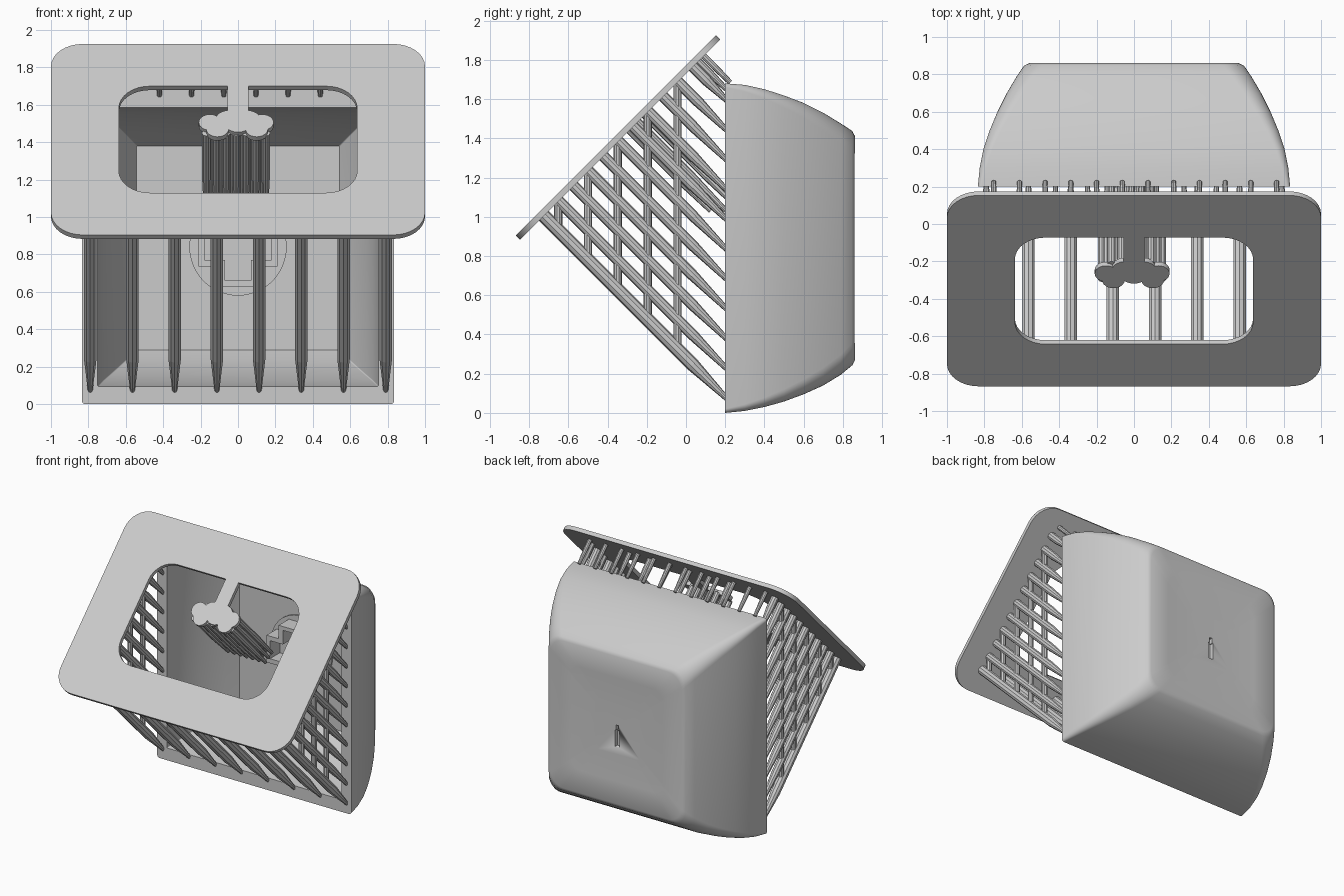
import bpy, bmesh, math
from mathutils import Matrix, Vector

cube = bpy.data.objects.get("Cube")
if cube:
    bpy.data.objects.remove(cube, do_unlink=True)

grey = bpy.data.materials.new("plain grey")
grey.use_nodes = True
grey.diffuse_color = (0.6, 0.6, 0.6, 1)
grey.node_tree.nodes["Principled BSDF"].inputs["Base Color"].default_value = (0.6, 0.6, 0.6, 1)

MID = 0.84                                   # height of the shell centre
TILT = Matrix.Translation((0, -0.3575, 1.415)) @ Matrix.Rotation(math.pi / 4, 4, 'X')
DOWN = Vector((0, 1, -1)).normalized()       # direction of the struts
UNDER = 1.735                                # plate underside: z = y + UNDER
THICK = 0.03


def finish(bm, name, angle=35):
    bmesh.ops.recalc_face_normals(bm, faces=bm.faces)
    mesh = bpy.data.meshes.new(name)
    bm.to_mesh(mesh)
    bm.free()
    mesh.materials.append(grey)
    ob = bpy.data.objects.new(name, mesh)
    bpy.context.collection.objects.link(ob)
    bpy.ops.object.select_all(action='DESELECT')
    ob.select_set(True)
    bpy.context.view_layer.objects.active = ob
    bpy.ops.object.shade_smooth_by_angle(angle=math.radians(angle))
    return ob


def rounded(hx, hy, r, seg=8):
    """Rounded rectangle outline around the origin."""
    pts = []
    for k, (sx, sy) in enumerate(((1, 1), (-1, 1), (-1, -1), (1, -1))):
        for i in range(seg + 1):
            a = (k + i / seg) * math.pi / 2
            pts.append((sx * (hx - r) + r * math.cos(a), sy * (hy - r) + r * math.sin(a)))
    return pts


def bridge(bm, a, b):
    for i in range(len(a)):
        j = (i + 1) % len(a)
        bm.faces.new((a[i], a[j], b[j], b[i]))


def box(bm, lo, hi, mat=Matrix()):
    lo, hi = Vector(lo), Vector(hi)
    m = mat @ Matrix.Translation((lo + hi) / 2) @ Matrix.Diagonal((*(hi - lo), 1))
    bmesh.ops.create_cube(bm, size=1, matrix=m)


def rod(bm, p, q, r1, r2):
    d = q - p
    m = Matrix.Translation((p + q) / 2) @ d.to_track_quat('Z', 'Y').to_matrix().to_4x4()
    bmesh.ops.create_cone(bm, cap_ends=True, segments=10, radius1=r1, radius2=r2,
                          depth=d.length, matrix=m)


def strut(bm, p, q, r, taper=0.25):
    """Round rod that narrows to a small contact tip at q."""
    d = q - p
    knee = q - d.normalized() * min(taper, d.length * 0.6)
    rod(bm, p, knee, r, r)
    rod(bm, knee, q, r, 0.013)


def plate_strut(bm, x, y_end, z_end, r):
    """Strut square to the plate, ending at the given point."""
    y0 = (y_end + z_end - UNDER) / 2
    strut(bm, Vector((x, y0, y0 + UNDER)), Vector((x, y_end, z_end)), r)


# Hollow shell: outer and inner lofts joined by a flat front rim
profile = [(0.2, 0.835, 0.0, 1.68), (0.3, 0.825, 0.01, 1.672), (0.4, 0.805, 0.03, 1.65),
           (0.5, 0.772, 0.058, 1.618), (0.6, 0.73, 0.095, 1.58), (0.7, 0.68, 0.14, 1.53),
           (0.79, 0.627, 0.195, 1.475), (0.85, 0.588, 0.243, 1.437), (0.865, 0.562, 0.268, 1.412)]


def dish(x, z):
    return 0.01 * (1 - (x / 0.57) ** 2) + 0.014 * (1 - ((z - MID) / 0.58) ** 2)


def loft_ring(bm, y, hx, lo, hi, r, scale=1.0, dished=False):
    ring = []
    for x, v in rounded(hx, (hi - lo) / 2, r):
        x, z = x * scale, (lo + hi) / 2 + v * scale
        ring.append(bm.verts.new((x, y - (dish(x, z) if dished else 0), z)))
    return ring


bm = bmesh.new()
outer = [loft_ring(bm, y, hx, lo, hi, 0.02 + 0.14 * (y - 0.2), dished=y > 0.82)
         for y, hx, lo, hi in profile]
outer += [loft_ring(bm, *profile[-1], 0.11, s, True) for s in (0.7, 0.35)]
inner = [loft_ring(bm, y, hx - 0.085, lo + 0.095, hi - 0.095, 0.006)
         for y, hx, lo, hi in profile[:7]]
for rings in (outer, inner):
    for a, b in zip(rings, rings[1:]):
        bridge(bm, a, b)
    bm.faces.new(rings[-1])
bridge(bm, outer[0], inner[0])
shell = finish(bm, "shell")

# Small slot cut into the back wall
bm = bmesh.new()
box(bm, (-0.02, 0.815, 0.7), (0.02, 0.95, 0.83))
box(bm, (-0.012, 0.815, 0.8), (0.012, 0.95, 0.87))
cutter = finish(bm, "slot_cutter")
cutter.hide_render = True
cutter.hide_set(True)
cut = shell.modifiers.new("slot", 'BOOLEAN')
cut.operation = 'DIFFERENCE'
cut.solver = 'EXACT'
cut.use_self = True
cut.object = cutter

# Round boss on the inner back wall
bm = bmesh.new()
bmesh.ops.create_cone(bm, cap_ends=True, segments=48, radius1=0.26, radius2=0.26, depth=0.02,
                      matrix=Matrix.Translation((0, 0.785, MID)) @ Matrix.Rotation(math.pi / 2, 4, 'X'))
finish(bm, "inner_boss")


# Hollow cross-shaped socket on the boss
def cross(long, short):
    corner = [(long, -short), (long, short), (short, short)]
    pts = []
    for k in range(4):
        rot = Matrix.Rotation(k * math.pi / 2, 2)
        pts += [rot @ Vector(c) for c in corner]
    return pts


bm = bmesh.new()
loops = [[bm.verts.new((p.x, y, MID + p.y)) for p in cross(a, b)]
         for a, b, y in ((0.21, 0.105, 0.78), (0.21, 0.105, 0.65),
                         (0.18, 0.07, 0.65), (0.18, 0.07, 0.77))]
for a, b in zip(loops, loops[1:]):
    bridge(bm, a, b)
finish(bm, "cross_socket")

# Tilted base plate with a rounded window
bm = bmesh.new()
loops = [[bm.verts.new(TILT @ Vector((x, v, n))) for x, v in rounded(hx, hv, r)]
         for hx, hv, r, n in ((1.0, 0.722, 0.17, 0), (1.0, 0.722, 0.17, -THICK),
                              (0.637, 0.403, 0.165, -THICK), (0.637, 0.403, 0.165, 0))]
for i in range(4):
    bridge(bm, loops[i], loops[(i + 1) % 4])
finish(bm, "base_plate")

# Lobed tab hanging into the window
bm = bmesh.new()
box(bm, (-0.055, 0.15, -THICK), (0.055, 0.42, 0), TILT)
for x, v, r in ((-0.15, 0.13, 0.06), (-0.11, 0.08, 0.06), (-0.05, 0.15, 0.07), (0, 0.13, 0.075),
                (0.05, 0.15, 0.07), (0.1, 0.08, 0.06), (0.13, 0.13, 0.06)):
    bmesh.ops.create_cone(bm, cap_ends=True, segments=24, radius1=r, radius2=r, depth=THICK,
                          matrix=TILT @ Matrix.Translation((x, v, -THICK / 2)))
finish(bm, "window_tab")

# Pillars under the tab
bm = bmesh.new()
for row, v in enumerate((0.07, 0.125, 0.18)):
    for i in range(7 - row):
        x = -0.17 + row * 0.025 + i * 0.053
        top = TILT @ Vector((x, v, -0.02))
        strut(bm, top, top + DOWN * (top.z - 1.03) * math.sqrt(2), 0.023)
finish(bm, "tab_pillars")

# Lower row of struts
bm = bmesh.new()
for i in range(8):
    plate_strut(bm, -0.79 + i * 1.58 / 7, 0.21, 0.07, 0.035)
finish(bm, "lower_struts")

# Side lattices: slanted struts with upright braces
STEP = 0.152
for name, x in (("left_lattice", 0.79), ("right_lattice", -0.79)):
    bm = bmesh.new()
    for i in range(1, 11):
        z_end = 0.07 + i * STEP
        plate_strut(bm, x, 0.21, z_end, 0.029)
        if i % 2:
            y = (0.21 + z_end - UNDER) / 2
            rod(bm, Vector((x, y, 0.28 - y)), Vector((x, y, y + UNDER)), 0.021, 0.021)
    finish(bm, name)

# Short struts from the plate to the upper rim
bm = bmesh.new()
for i in range(12):
    plate_strut(bm, -0.75 + i * 0.1375, 0.225, 1.685, 0.017)
for i in range(6):
    plate_strut(bm, -0.42 + i * 0.172, 0.205, 1.65, 0.019)
finish(bm, "upper_struts")
